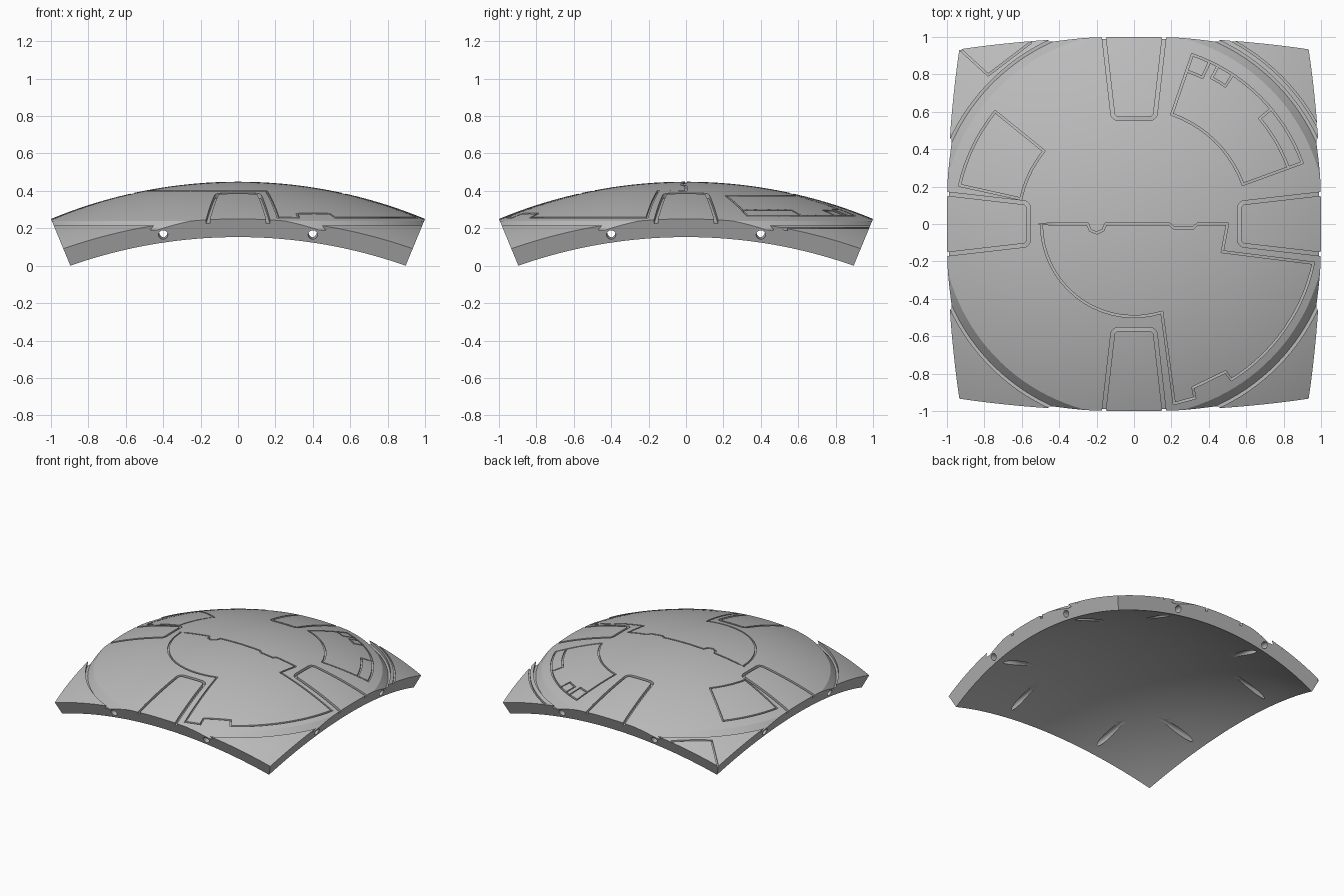
import bpy, bmesh, math
from mathutils import Vector, Matrix

old = bpy.data.objects.get("Cube")
if old:
    bpy.data.objects.remove(old, do_unlink=True)

HALF = math.radians(22.5)            # half of the tile's angular span
R_OUT = 1 / math.sin(HALF)
R_IN = 2.508
CENTRE = -R_IN / math.sqrt(1 + 2 * math.tan(HALF) ** 2)

grey = bpy.data.materials.new("plain grey")
grey.use_nodes = True
colour = (0.5, 0.5, 0.5, 1)
grey.diffuse_color = colour
grey.node_tree.nodes["Principled BSDF"].inputs["Base Color"].default_value = colour


def make_object(name, bm):
    bmesh.ops.recalc_face_normals(bm, faces=bm.faces)
    mesh = bpy.data.meshes.new(name)
    bm.to_mesh(mesh)
    bm.free()
    mesh.materials.append(grey)
    obj = bpy.data.objects.new(name, mesh)
    bpy.context.collection.objects.link(obj)
    return obj


def dome_z(p, depth):
    return CENTRE + math.sqrt((R_OUT - depth) ** 2 - p.length_squared)


def polar(r, deg):
    a = math.radians(deg)
    return (r * math.cos(a), r * math.sin(a))


def arc(r, a0, a1, c=(0, 0)):
    n = max(4, int(abs(a1 - a0) * r / 3))
    pts = [polar(r, a0 + (a1 - a0) * i / n) for i in range(n + 1)]
    return [(x + c[0], y + c[1]) for x, y in pts]


def sector(r0, r1, a0, a1):
    return arc(r1, a0, a1) + arc(r0, a1, a0)


def densify(path, closed, step=0.06):
    pts = [Vector(p) for p in path]
    pts = [p for i, p in enumerate(pts) if i == 0 or (p - pts[i - 1]).length > 1e-4]
    if closed and (pts[0] - pts[-1]).length < 1e-4:
        pts.pop()
    ends = pts[1:] + pts[:1] if closed else pts[1:]
    out = []
    for a, b in zip(pts, ends):
        n = max(1, math.ceil((b - a).length / step))
        out += [a.lerp(b, i / n) for i in range(n)]
    return out if closed else out + [pts[-1]]


def groove(path, width=0.011, depth=0.011, closed=True, chamfer=0):
    """Ribbon cutter that follows a plan path at a fixed depth under the dome."""
    pts = densify(path, closed)
    n = len(pts)
    bm = bmesh.new()
    rows = []
    for i, p in enumerate(pts):
        before = pts[i - 1] if closed or i else p
        after = pts[(i + 1) % n] if closed or i < n - 1 else p
        d1, d2 = (p - before), (after - p)
        d1 = (d1 if d1.length else d2).normalized()
        d2 = (d2 if d2.length else d1).normalized()
        t = (d1 + d2).normalized()
        side = Vector((-t.y, t.x)) * (width / 2 / max(0.4, t.dot(d1)))
        lo, hi = dome_z(p, depth), dome_z(p, -0.03)
        flare = side.normalized() * chamfer
        rows.append([bm.verts.new((q.x, q.y, z)) for q, z in (
            (p + side, lo), (p - side, lo), (p - side, hi), (p + side + flare, hi))])
    for i in range(n if closed else n - 1):
        a, b = rows[i], rows[(i + 1) % n]
        for k in range(4):
            m = (k + 1) % 4
            bm.faces.new((a[k], a[m], b[m], b[k]))
    if not closed:
        bm.faces.new(rows[0])
        bm.faces.new(rows[-1])
    return make_object("groove_cutter", bm)


def bore(x, turn):
    """Slightly rising round channel entering from an edge."""
    bm = bmesh.new()
    a, b = Vector((x, -1.1, 0.148)), Vector((x, -0.5, 0.226))
    spin = (b - a).to_track_quat('Z', 'Y').to_matrix().to_4x4()
    bmesh.ops.create_cone(bm, cap_ends=True, segments=16, radius1=0.025, radius2=0.025,
                          depth=(b - a).length,
                          matrix=turn @ Matrix.Translation((a + b) / 2) @ spin)
    return make_object("bore_cutter", bm)


# Curved square shell
bm = bmesh.new()
bmesh.ops.create_grid(bm, x_segments=48, y_segments=48, size=1)
for v in bm.verts:
    d = Vector((math.tan(v.co.x * HALF), math.tan(v.co.y * HALF), 1)).normalized()
    v.co = d * R_OUT
inner = bmesh.ops.extrude_face_region(bm, geom=bm.faces[:], use_keep_orig=True)
for v in inner["geom"]:
    if isinstance(v, bmesh.types.BMVert):
        v.co *= R_IN / R_OUT
bmesh.ops.translate(bm, verts=bm.verts, vec=(0, 0, CENTRE))
shell = make_object("dome_tile", bm)

cutters = []

# Circular rim channel, sloped on its inner side
cutters.append(groove(arc(1.075, 0, 360), 0.016, 0.025, chamfer=0.05))

# Four edge hatches with rounded inner corners, and the edge bores
half_hatch = [(0.168, 1.06), (0.116, 0.605)] + arc(0.034, 0, -90, (0.082, 0.597))
hatch = half_hatch + [(-x, y) for x, y in reversed(half_hatch)]
for k in range(4):
    turn = Matrix.Rotation(k * math.pi / 2, 4, 'Z')
    path = [(turn @ Vector((x, y, 0))).xy for x, y in hatch]
    cutters.append(groove(path, 0.02, 0.022, closed=False))
    cutters += [bore(x, turn) for x in (-0.4, 0.4)]

# Sector panels and their small inset hatches
for s in ((0.62, 0.957, 20, 71), (0.62, 0.955, 141, 167.5)):
    cutters.append(groove(sector(*s)))
for r, a0, a1 in ((0.878, 20, 40), (0.865, 65, 71), (0.885, 56.5, 62)):
    side_path = [polar(0.957, a0)] + arc(r, a0, a1) + [polar(0.957, a1)]
    cutters.append(groove(side_path, closed=False))

# Large stepped panel
big = [(-0.5, 0)] + arc(0.048, 180, 360, (-0.2, 0))
big += [(0.19, 0), (0.215, -0.022), (0.315, -0.022), (0.34, 0), (0.5, 0), (0.472, -0.148)]
big += arc(0.982, -12.3, -58) + [(0.49, -0.79), (0.315, -0.875), (0.325, -0.93), (0.215, -0.96)]
big += arc(0.495, -72.5, -180)
cutters.append(groove(big))

# Corner trim lines
cutters.append(groove([(-0.98, 0.98), (-0.78, 0.797), (-0.55, 0.972)], closed=False))
cutters.append(groove(arc(1.112, 20, 70), closed=False))

# Carve everything out of the shell
bpy.ops.object.select_all(action='DESELECT')
bpy.context.view_layer.objects.active = shell
shell.select_set(True)
for c in cutters:
    c.hide_render = True
    mod = shell.modifiers.new("carve", 'BOOLEAN')
    mod.operation = 'DIFFERENCE'
    mod.solver = 'MANIFOLD'
    mod.object = c
    bpy.ops.object.modifier_apply(modifier=mod.name)
    bpy.data.objects.remove(c, do_unlink=True)
bpy.ops.object.shade_smooth_by_angle(angle=math.radians(25))
